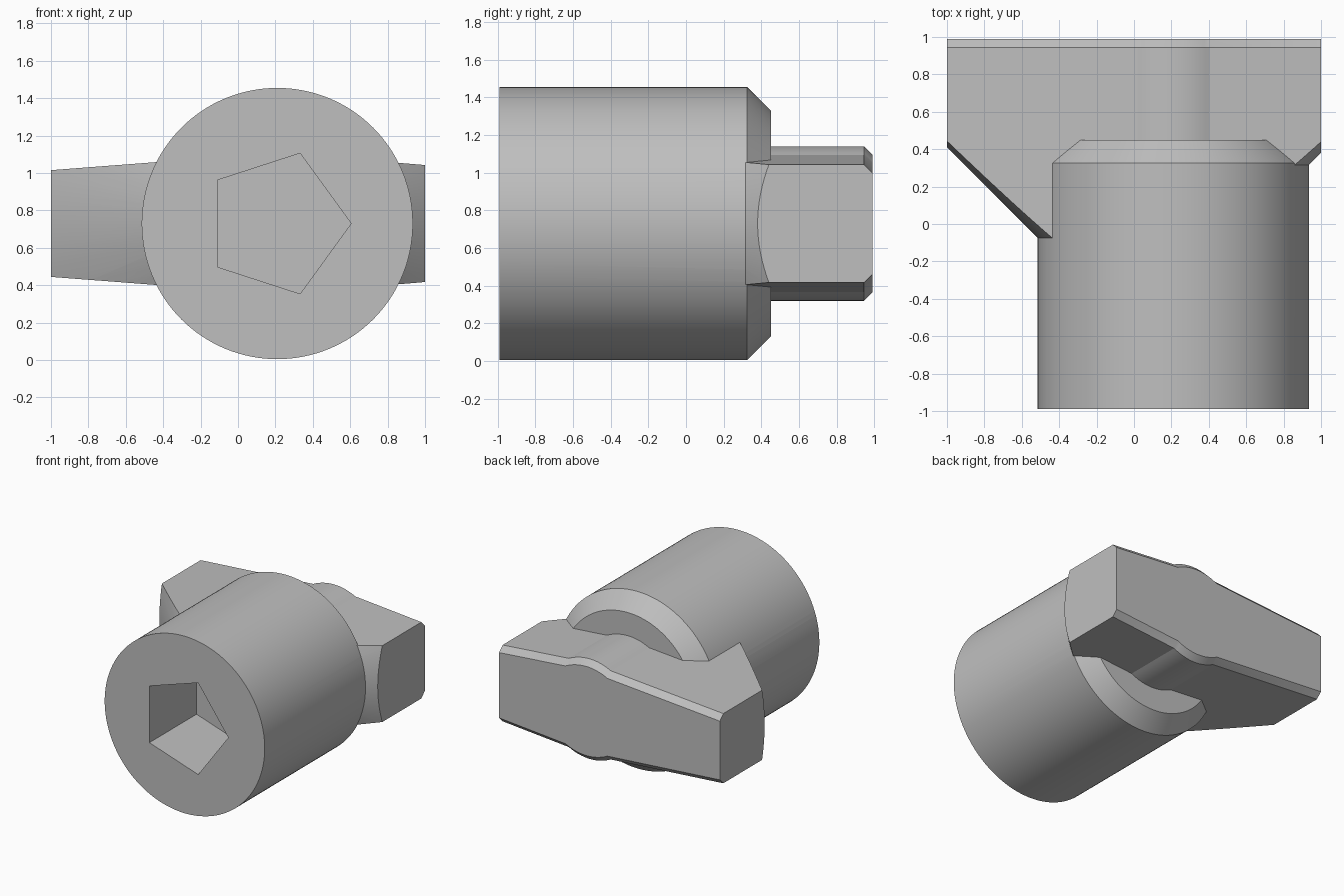
import bpy, bmesh
from math import sin, cos, pi, radians, sqrt

cube = bpy.data.objects.get("Cube")
if cube:
    bpy.data.objects.remove(cube, do_unlink=True)

CX, CZ = 0.21, 0.73      # axis of the round body
SEGS = 128

steel = bpy.data.materials.new("plain grey")
steel.diffuse_color = (0.52, 0.52, 0.52, 1)
steel.use_nodes = True
steel.node_tree.nodes["Principled BSDF"].inputs["Base Color"].default_value = (0.52, 0.52, 0.52, 1)


def loft(name, sections):
    """Solid through matching (y, [(x, z), ...]) sections, capped at both ends."""
    bm = bmesh.new()
    rings = [[bm.verts.new((x, y, z)) for x, z in pts] for y, pts in sections]
    n = len(rings[0])
    for a, b in zip(rings, rings[1:]):
        for i in range(n):
            j = (i + 1) % n
            bm.faces.new((a[i], a[j], b[j], b[i]))
    bm.faces.new(rings[0])
    bm.faces.new(rings[-1])
    bmesh.ops.recalc_face_normals(bm, faces=bm.faces)
    mesh = bpy.data.meshes.new(name)
    bm.to_mesh(mesh)
    bm.free()
    mesh.materials.append(steel)
    obj = bpy.data.objects.new(name, mesh)
    bpy.context.collection.objects.link(obj)
    return obj


def arc(radius, start, end, count):
    angles = [start + (end - start) * i / count for i in range(count + 1)]
    return [(CX + radius * cos(a), CZ + radius * sin(a)) for a in angles]


def combine(target, tool, operation):
    """Apply a boolean and discard the tool."""
    mod = target.modifiers.new("cut", "BOOLEAN")
    mod.operation = operation
    mod.solver = "EXACT"
    mod.object = tool
    bpy.ops.object.select_all(action="DESELECT")
    bpy.context.view_layer.objects.active = target
    target.select_set(True)
    bpy.ops.object.modifier_apply(modifier=mod.name)
    bpy.data.objects.remove(tool, do_unlink=True)


def circle(radius):
    return arc(radius, 0, 2 * pi, SEGS)[:-1]


# Round body with a chamfered rear rim
body = loft("socket_body", [(-0.99, circle(0.725)), (0.325, circle(0.725)), (0.45, circle(0.6))])


# Tapered crossbar with a rounded hub along its middle
def bar_height(x):
    d = abs(x - CX)
    flat = 0.364 - 0.065 * d
    return max(flat, sqrt(max(0.41 ** 2 - d * d, 0)))


def bar_section(inset):
    xs = [-1] + [CX - 0.19 + 0.38 * i / 16 for i in range(17)] + [1]
    top = [(x, CZ + bar_height(x) - inset) for x in xs]
    bottom = [(x, CZ - bar_height(x) + inset) for x in reversed(xs)]
    return top + bottom


bar = loft("crossbar", [(-0.3, bar_section(0)), (0.945, bar_section(0)), (0.99, bar_section(0.045))])


# Conical trim of the bar's front, set further forward on the -x side
def cone_section(y):
    half = SEGS // 2
    return arc(y + 0.41, -pi / 2, pi / 2, half) + arc(y + 0.8, pi / 2, 3 * pi / 2, half)


cone = loft("cone_trim", [(y, cone_section(y)) for y in (-0.25, 1.2)])
combine(bar, cone, "INTERSECT")
combine(body, bar, "UNION")

# Five-sided drive pocket in the front face
pentagon = arc(0.395, 0, 2 * pi, 5)[:-1]
combine(body, loft("pocket", [(-1.2, pentagon), (-0.38, pentagon)]), "DIFFERENCE")

bpy.ops.object.shade_smooth_by_angle(angle=radians(18))
